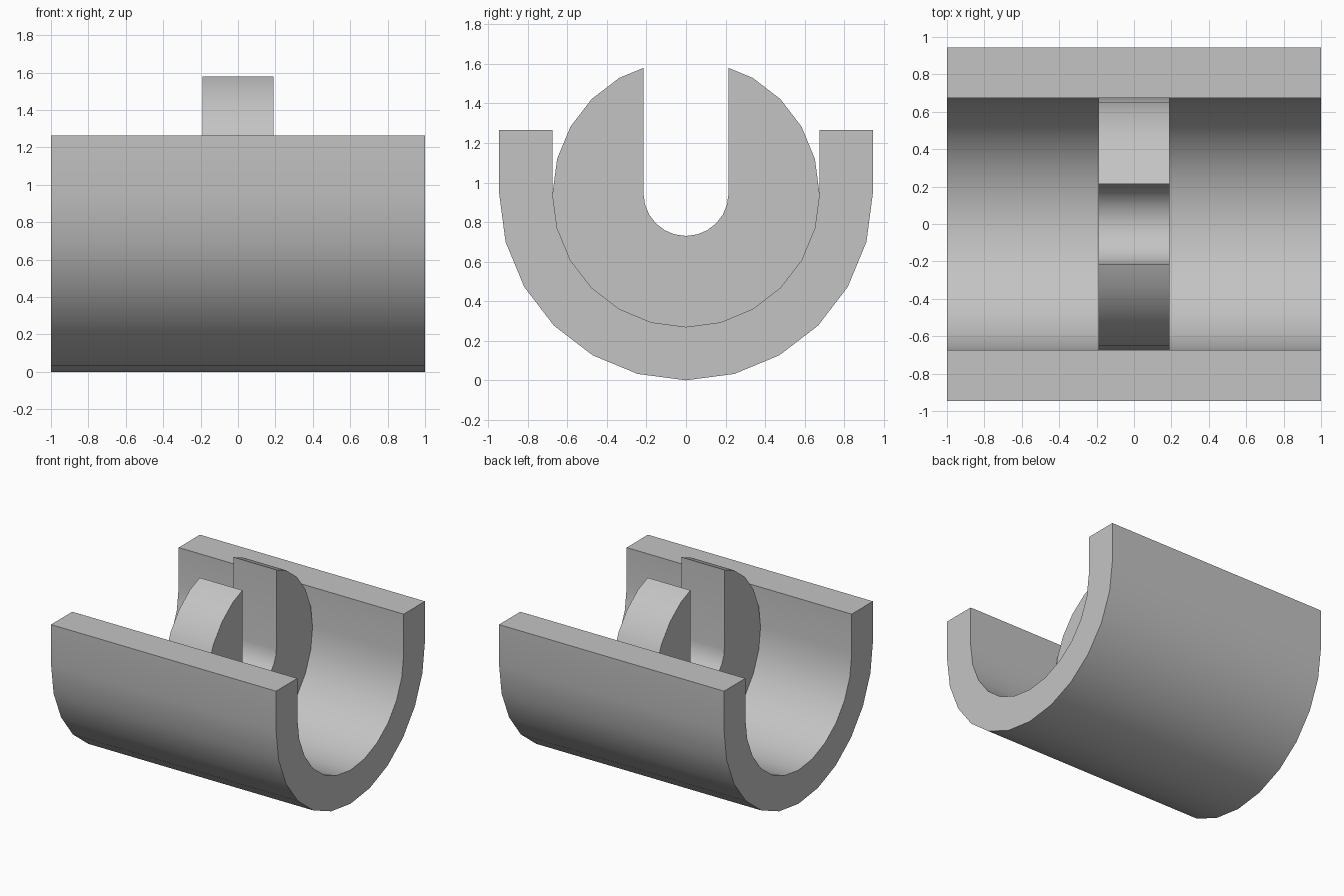
import bpy, bmesh, math

cube = bpy.data.objects.get("Cube")
if cube:
    bpy.data.objects.remove(cube, do_unlink=True)

OUTER, INNER, SLOT = 0.945, 0.675, 0.215
AXIS_Z = 0.945
RIM_Z = 1.265

grey = bpy.data.materials.new("light_grey")
grey.use_nodes = True
color = (0.55, 0.55, 0.55, 1)
grey.diffuse_color = color
grey.node_tree.nodes["Principled BSDF"].inputs["Base Color"].default_value = color


def arc(radius, start, end):
    """Points (y, z) about the shared axis, one every 15 degrees."""
    step = 15 if end > start else -15
    return [(radius * math.cos(math.radians(a)), AXIS_Z + radius * math.sin(math.radians(a)))
            for a in range(start, end + step, step)]


def extrude_profile(name, profile, half_length):
    """Extrude a closed (y, z) outline along x."""
    bm = bmesh.new()
    face = bm.faces.new([bm.verts.new((-half_length, y, z)) for y, z in profile])
    result = bmesh.ops.extrude_face_region(bm, geom=[face])
    moved = [g for g in result["geom"] if isinstance(g, bmesh.types.BMVert)]
    bmesh.ops.translate(bm, verts=moved, vec=(2 * half_length, 0, 0))
    bmesh.ops.recalc_face_normals(bm, faces=bm.faces)
    mesh = bpy.data.meshes.new(name)
    bm.to_mesh(mesh)
    bm.free()
    mesh.materials.append(grey)
    obj = bpy.data.objects.new(name, mesh)
    bpy.context.collection.objects.link(obj)
    bpy.ops.object.select_all(action="DESELECT")
    obj.select_set(True)
    bpy.context.view_layer.objects.active = obj
    bpy.ops.object.shade_smooth_by_angle(angle=math.radians(20))
    return obj


# Half-pipe trough with straight raised sides
trough = ([(-OUTER, RIM_Z)] + arc(OUTER, 180, 360) + [(OUTER, RIM_Z)]
          + [(INNER, RIM_Z)] + arc(INNER, 360, 180) + [(-INNER, RIM_Z)])
extrude_profile("trough", trough, 1.0)

# Central round web with a U-shaped slot open at the top
tip_z = 1.58
web = ([(-SLOT, tip_z)] + arc(INNER, 120, 420) + [(SLOT, tip_z)]
       + arc(SLOT, 360, 180))
extrude_profile("slotted_web", web, 0.19)
